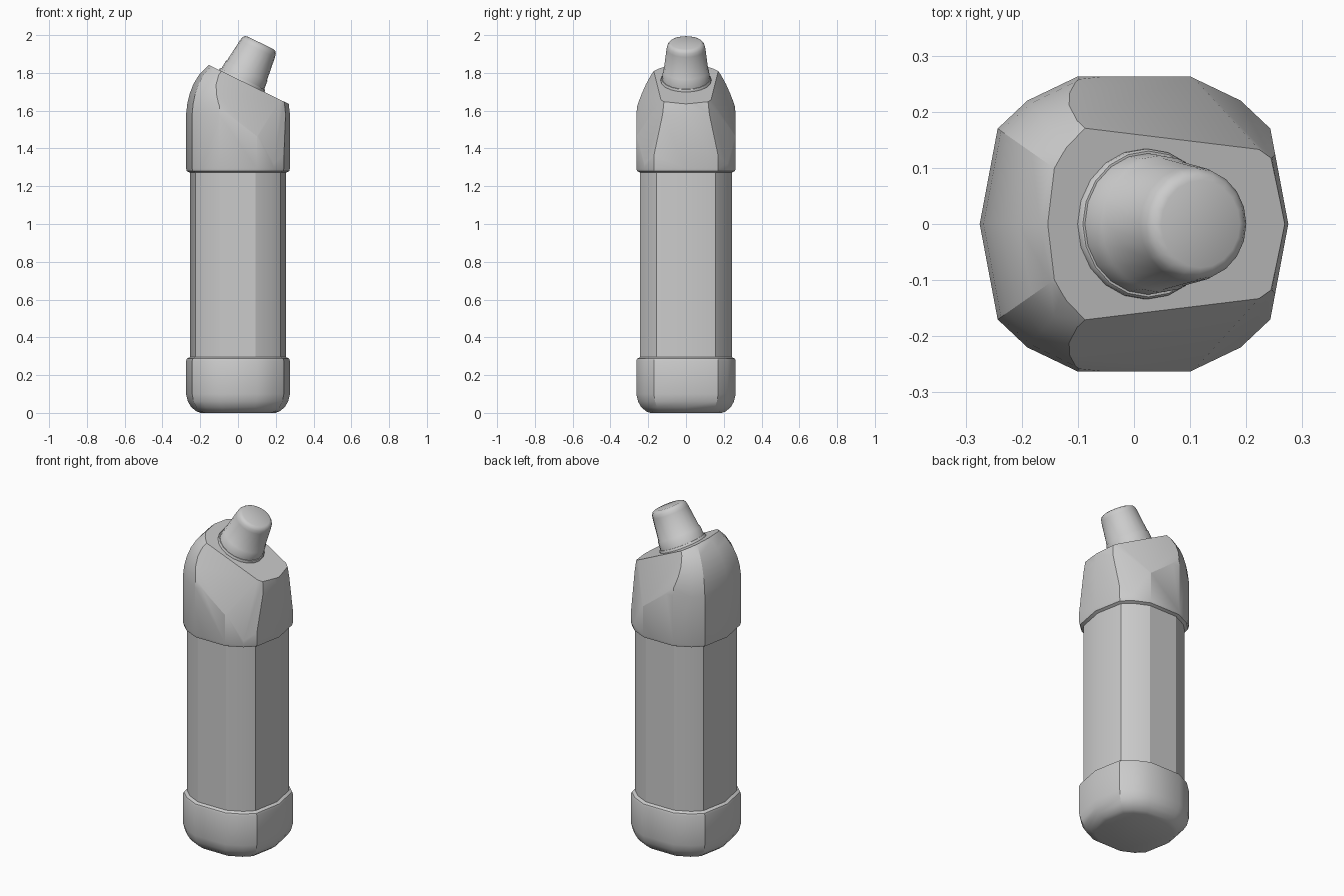
import bpy, bmesh, math
from mathutils import Vector, Matrix

if "Cube" in bpy.data.objects:
    bpy.data.objects.remove(bpy.data.objects["Cube"])


def finish(name, bm, angle):
    bmesh.ops.remove_doubles(bm, verts=bm.verts, dist=0.0005)
    bmesh.ops.recalc_face_normals(bm, faces=bm.faces)
    me = bpy.data.meshes.new(name)
    bm.to_mesh(me)
    bm.free()
    ob = bpy.data.objects.new(name, me)
    bpy.context.collection.objects.link(ob)
    bpy.ops.object.select_all(action='DESELECT')
    ob.select_set(True)
    bpy.context.view_layer.objects.active = ob
    bpy.ops.object.shade_smooth_by_angle(angle=math.radians(angle))
    return ob


def loft(bm, outline, levels):
    """Stack scaled copies of an outline and bridge them; levels are (z, scale)."""
    rings = [[bm.verts.new((x * s, y * s, z)) for x, y in outline] for z, s in levels]
    n = len(outline)
    for a, b in zip(rings, rings[1:]):
        for i in range(n):
            j = (i + 1) % n
            bm.faces.new((a[i], a[j], b[j], b[i]))
    bm.faces.new(rings[0][::-1])
    bm.faces.new(rings[-1])


def slice_off(bm, point, normal):
    """Cut away everything on the normal's side and close the hole."""
    geom = bm.verts[:] + bm.edges[:] + bm.faces[:]
    bmesh.ops.bisect_plane(bm, geom=geom, dist=1e-5, plane_co=point,
                           plane_no=Vector(normal).normalized(), clear_outer=True)
    bmesh.ops.holes_fill(bm, edges=[e for e in bm.edges if e.is_boundary], sides=0)


# Bottle body: rounded-square outline, mirrored from one quarter
quarter = [(0.243, 0.17), (0.19, 0.22), (0.10, 0.263)]
half = [(0.275, 0)] + quarter + [(-x, y) for x, y in quarter[::-1]] + [(-0.275, 0)]
outline = half + [(x, -y) for x, y in half[-2:0:-1]]
levels = [(0, 0.72), (0.008, 0.80), (0.03, 0.90), (0.06, 0.965), (0.10, 1),
          (0.275, 1), (0.287, 0.985), (0.295, 0.925),
          (1.272, 0.925), (1.28, 0.985), (1.295, 1),
          (1.58, 1), (1.64, 0.975), (1.69, 0.93), (1.74, 0.86),
          (1.79, 0.75), (1.83, 0.61), (1.86, 0.48)]
body = bmesh.new()
loft(body, outline, levels)

# Slanted top, side scoops and tapered corners of the shoulder
tilt = math.radians(26)
slant = Vector((math.sin(tilt), 0, math.cos(tilt)))
neck = Vector((0.02, 0, 1.757))
slice_off(body, neck, slant)
for side in (-1, 1):
    slice_off(body, (0.03, side * 0.262, 1.52), (0.0232, side * 0.0675, 0.0307))
    slice_off(body, (0.19, side * 0.22, 1.32), (0.6, side * 0.75, 0.135))
finish("bottle_body", body, 25)

# Cap and neck ring: round sections along the tilted axis
circle = [(math.cos(t), math.sin(t)) for t in (math.tau * i / 20 for i in range(20))]
place = Matrix.Translation(neck) @ Matrix.Rotation(tilt, 4, 'Y')
parts = {
    "neck_ring": [(-0.01, 0.134), (0.008, 0.134), (0.013, 0.130)],
    "cap": [(0.0, 0.127), (0.06, 0.122), (0.064, 0.118), (0.19, 0.103),
            (0.208, 0.099), (0.22, 0.090), (0.225, 0.078)],
}
for name, sections in parts.items():
    bm = bmesh.new()
    loft(bm, circle, sections)
    bm.transform(place)
    finish(name, bm, 40)
